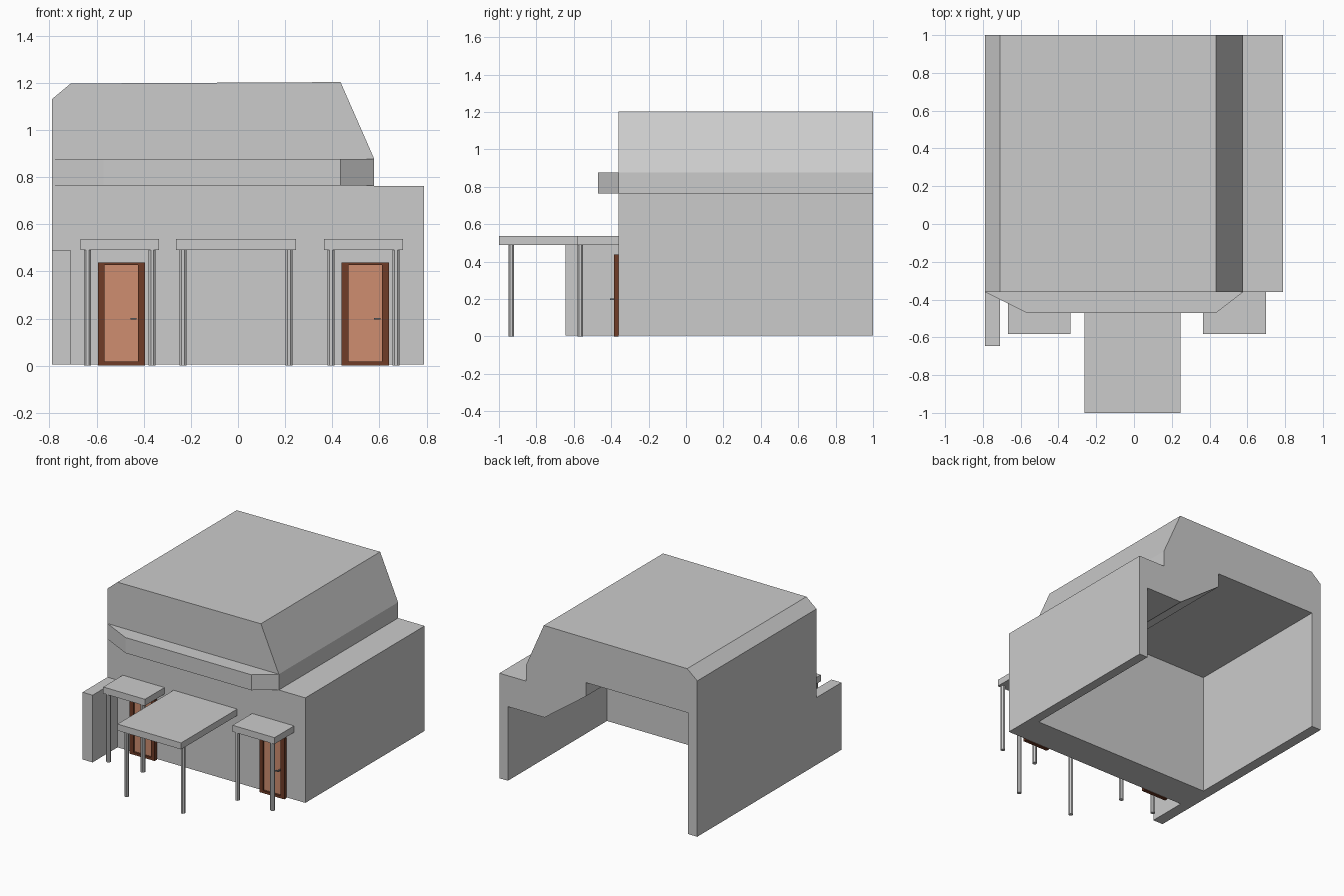
import bpy, bmesh, math
from mathutils import Vector

if "Cube" in bpy.data.objects:
    bpy.data.objects.remove(bpy.data.objects["Cube"])


def material(name, color):
    m = bpy.data.materials.new(name)
    m.diffuse_color = color
    m.use_nodes = True
    m.node_tree.nodes["Principled BSDF"].inputs["Base Color"].default_value = m.diffuse_color
    return m


def prism(name, pts, vec, mat=None):
    """Solid made by sweeping a closed outline along a vector."""
    bm = bmesh.new()
    face = bm.faces.new([bm.verts.new(p) for p in pts])
    ext = bmesh.ops.extrude_face_region(bm, geom=[face])
    moved = [v for v in ext["geom"] if isinstance(v, bmesh.types.BMVert)]
    bmesh.ops.translate(bm, verts=moved, vec=Vector(vec))
    # the starting face is kept by the extrude only for closed solids
    if any(e.is_boundary for e in bm.edges):
        bmesh.ops.holes_fill(bm, edges=[e for e in bm.edges if e.is_boundary])
    bmesh.ops.recalc_face_normals(bm, faces=bm.faces)
    me = bpy.data.meshes.new(name)
    bm.to_mesh(me)
    bm.free()
    ob = bpy.data.objects.new(name, me)
    bpy.context.collection.objects.link(ob)
    if mat:
        me.materials.append(mat)
    return ob


def profile(name, xz, y0, y1, mat=None):
    return prism(name, [(x, y0, z) for x, z in xz], (0, y1 - y0, 0), mat)


def box(name, x0, x1, y0, y1, z0, z1, mat=None):
    return profile(name, [(x0, z0), (x1, z0), (x1, z1), (x0, z1)], y0, y1, mat)


def post(name, x, y, r, z1, sides=8):
    a = [math.tau * (i + 0.5) / sides for i in range(sides)]
    return prism(name, [(x + r * math.cos(t), y + r * math.sin(t), 0) for t in a], (0, 0, z1))


brown = material("door_frame_brown", (0.16, 0.045, 0.02, 1))
orange = material("door_panel_orange", (0.62, 0.27, 0.16, 1))
steel = material("handle_grey", (0.2, 0.22, 0.24, 1))

FRONT, BACK, INNER, BASE = -0.36, 1.0, -0.13, 0.005

# main building: outer section, hollowed from the open back
body = profile("house_body", [
    (-0.79, BASE), (-0.79, 1.13), (-0.71, 1.197), (0.435, 1.203),
    (0.578, 0.877), (0.578, 0.763), (0.79, 0.763), (0.79, BASE)], FRONT, BACK)
cutter = profile("room_cutter", [
    (-0.715, -0.2), (-0.715, 0.88), (0.10, 0.88), (0.10, 0.78),
    (0.43, 0.54), (0.722, 0.54), (0.722, -0.2)], INNER, BACK + 0.2)
cutter.hide_render = True
mod = body.modifiers.new("hollow", "BOOLEAN")
mod.operation, mod.solver, mod.object = "DIFFERENCE", "EXACT", cutter
bpy.context.view_layer.objects.active = body
bpy.ops.object.modifier_apply(modifier=mod.name)
bpy.data.objects.remove(cutter)

# front ledge and low wing wall
prism("front_ledge", [(-0.79, FRONT, 0.765), (-0.57, -0.47, 0.765),
                      (0.435, -0.47, 0.765), (0.578, FRONT, 0.765)], (0, 0, 0.112))
box("wing_wall", -0.79, -0.71, -0.645, FRONT, BASE, 0.49)

# canopies with a pair of posts each
for side, x0, x1, y0, py in (("left", -0.668, -0.335, -0.583, -0.565),
                             ("centre", -0.262, 0.246, -1.0, -0.935),
                             ("right", 0.365, 0.70, -0.583, -0.565)):
    box(side + "_canopy", x0, x1, y0, FRONT, 0.49, 0.537)
    ins = 0.029
    for i, px in enumerate((x0 + ins, x1 - ins)):
        post(f"{side}_post_{i + 1}", px, py, 0.016, 0.49)

# doors: frame, recessed panel, lever handle
for side, c in (("left", -0.495), ("right", 0.54)):
    o, n, f = 0.1, 0.071, -0.386
    box(side + "_door_jamb_a", c - o, c - n, f, FRONT, 0, 0.438, brown)
    box(side + "_door_jamb_b", c + n, c + o, f, FRONT, 0, 0.438, brown)
    box(side + "_door_head", c - n, c + n, f, FRONT, 0.427, 0.438, brown)
    box(side + "_door_sill", c - n, c + n, f, FRONT, 0, 0.018, brown)
    box(side + "_door_panel", c - n, c + n, -0.372, FRONT, 0.018, 0.427, orange)
    box(side + "_door_handle_stem", c + 0.056, c + 0.064, -0.402, -0.372, 0.195, 0.203, steel)
    box(side + "_door_handle_lever", c + 0.038, c + 0.064, -0.406, -0.400, 0.195, 0.203, steel)
